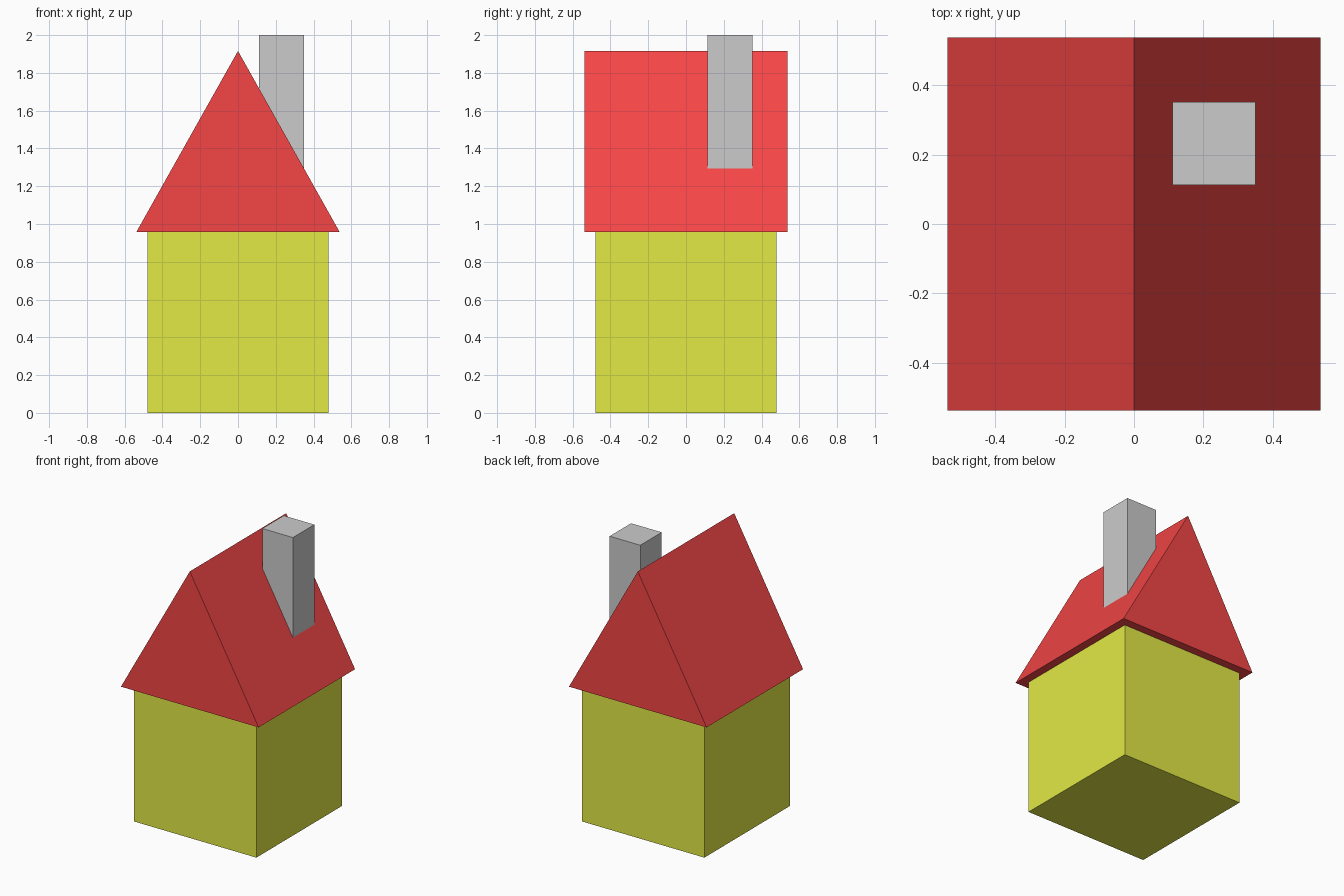
import bpy

if "Cube" in bpy.data.objects:
    bpy.data.objects.remove(bpy.data.objects["Cube"])

WALL = 0.479            # half width of the walls
EAVE = 0.538            # half width of the roof
WALL_TOP, RIDGE = 0.958, 1.916


def material(name, rgb):
    mat = bpy.data.materials.new(name)
    mat.diffuse_color = (*rgb, 1)
    mat.use_nodes = True
    mat.node_tree.nodes["Principled BSDF"].inputs["Base Color"].default_value = mat.diffuse_color
    return mat


def add_prism(name, profile, y0, y1, mat=None):
    """Extrude a counter-clockwise (x, z) profile from y0 back to y1."""
    n = len(profile)
    verts = [(x, y, z) for y in (y0, y1) for x, z in profile]
    faces = [tuple(range(n)), tuple(reversed(range(n, 2 * n)))]
    faces += [(i, i + n, (i + 1) % n + n, (i + 1) % n) for i in range(n)]
    mesh = bpy.data.meshes.new(name)
    mesh.from_pydata(verts, [], faces)
    obj = bpy.data.objects.new(name, mesh)
    bpy.context.collection.objects.link(obj)
    if mat:
        mesh.materials.append(mat)
    return obj


def rectangle(x0, x1, z0, z1):
    return [(x0, z0), (x1, z0), (x1, z1), (x0, z1)]


# Walls: a plain cube
add_prism("walls", rectangle(-WALL, WALL, 0, WALL_TOP), -WALL, WALL,
          material("yellow_wall", (0.77, 0.82, 0.06)))

# Roof: triangular prism with a small overhang all round
add_prism("roof", [(-EAVE, WALL_TOP), (EAVE, WALL_TOP), (0, RIDGE)], -EAVE, EAVE,
          material("red_roof", (0.91, 0.06, 0.06)))

# Chimney: square post sunk into the right-hand roof slope
add_prism("chimney", rectangle(0.111, 0.35, 1.04, 2.0), 0.113, 0.352)
